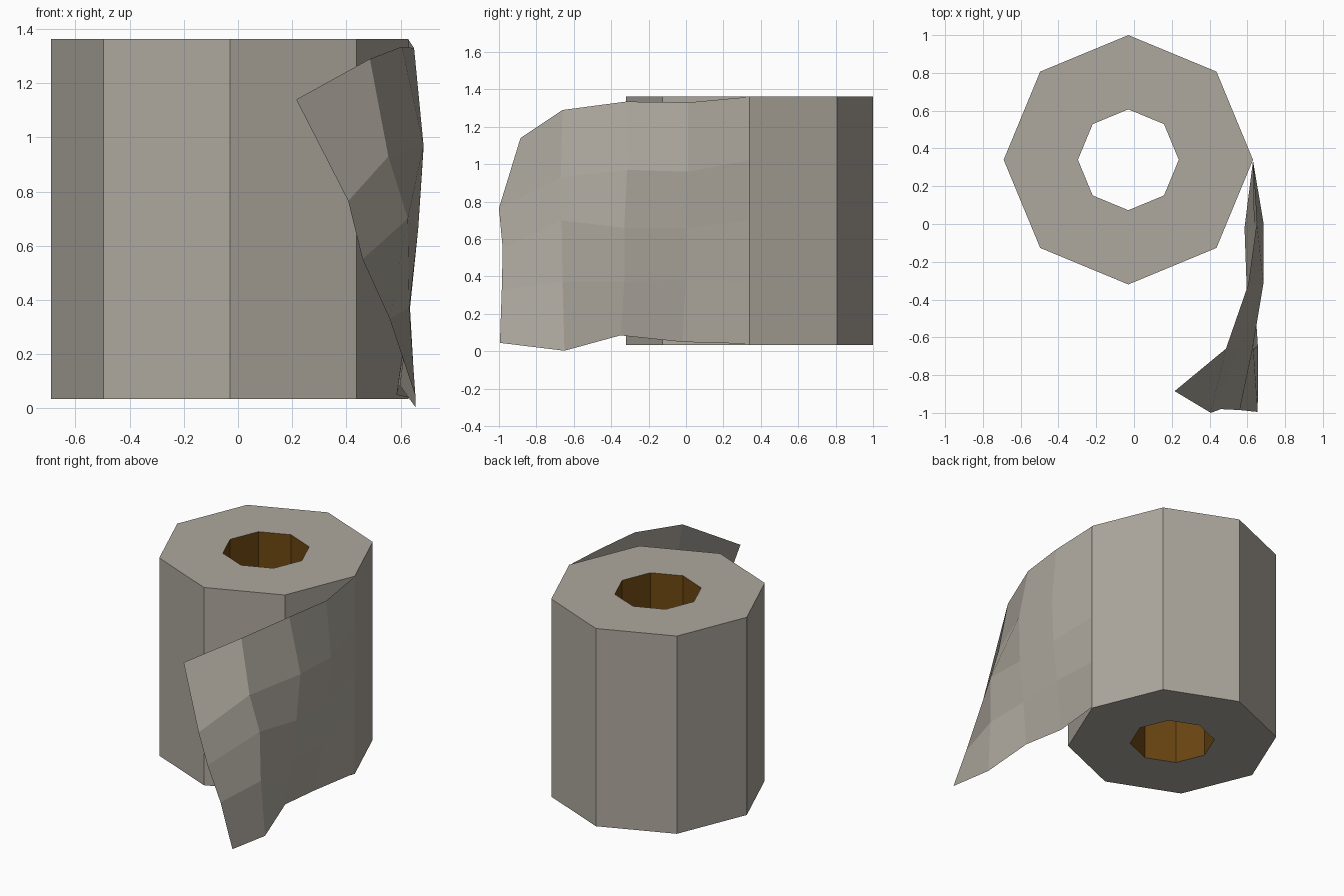
import bpy
import bmesh
import math

if "Cube" in bpy.data.objects:
    bpy.data.objects.remove(bpy.data.objects["Cube"])

CENTRE = (-0.03, 0.34)
R_OUT, R_IN = 0.66, 0.267
Z_LOW, Z_HIGH = 0.034, 1.363
SIDES = 8


def material(name, rgb):
    m = bpy.data.materials.new(name)
    m.diffuse_color = (*rgb, 1.0)
    m.use_nodes = True
    m.node_tree.nodes["Principled BSDF"].inputs["Base Color"].default_value = m.diffuse_color
    return m


paper = material("warm grey paper", (0.42, 0.39, 0.34))
card = material("brown card", (0.148, 0.062, 0.006))


def finish(bm, name, mat):
    mesh = bpy.data.meshes.new(name)
    bm.to_mesh(mesh)
    bm.free()
    mesh.materials.append(mat)
    obj = bpy.data.objects.new(name, mesh)
    bpy.context.collection.objects.link(obj)
    return obj


def lathe(name, profile, mat):
    """Sweep (radius, z) points round the roll axis with flat sides."""
    bm = bmesh.new()
    rings = []
    for r, z in profile:
        angles = [math.tau * i / SIDES for i in range(SIDES)]
        rings.append([bm.verts.new((CENTRE[0] + r * math.cos(a),
                                    CENTRE[1] + r * math.sin(a), z)) for a in angles])
    for a, b in zip(rings, rings[1:]):
        for i in range(SIDES):
            j = (i + 1) % SIDES
            bm.faces.new((a[i], a[j], b[j], b[i]))
    return finish(bm, name, mat)


# Wound paper: bottom ring, outer wall, top ring
lathe("paper_roll", [(R_IN, Z_LOW), (R_OUT, Z_LOW), (R_OUT, Z_HIGH), (R_IN, Z_HIGH)], paper)

# Card core: the inner wall, facing the axis
lathe("card_core", [(R_IN, Z_HIGH), (R_IN, Z_LOW)], card)

# Loose crumpled sheet: columns from the roll to the free end, each top to bottom
columns = [
    [(0.63, 0.335, 1.36), (0.63, 0.335, 1.02), (0.63, 0.335, 0.70),
     (0.63, 0.335, 0.37), (0.63, 0.335, 0.04)],
    [(0.65, 0.01, 1.33), (0.685, 0.01, 0.96), (0.665, 0.0, 0.66),
     (0.635, 0.0, 0.385), (0.585, -0.02, 0.05)],
    [(0.605, -0.32, 1.335), (0.685, -0.315, 0.97), (0.665, -0.33, 0.66),
     (0.635, -0.33, 0.37), (0.597, -0.35, 0.085)],
    [(0.487, -0.66, 1.29), (0.555, -0.67, 0.93), (0.627, -0.665, 0.70),
     (0.632, -0.66, 0.37), (0.656, -0.65, 0.003)],
    [(0.215, -0.885, 1.14), (0.407, -1.0, 0.765), (0.46, -0.98, 0.55),
     (0.56, -0.985, 0.33), (0.655, -0.995, 0.045)],
]
bm = bmesh.new()
grid = [[bm.verts.new(p) for p in col] for col in columns]
for a, b in zip(grid, grid[1:]):
    for i in range(len(a) - 1):
        bm.faces.new((a[i], b[i], b[i + 1], a[i + 1]))
# Normals face outwards, away from the roll (+x)
bm.normal_update()
if sum(f.normal.x for f in bm.faces) < 0:
    bmesh.ops.reverse_faces(bm, faces=bm.faces[:])
finish(bm, "loose_sheet", paper)
